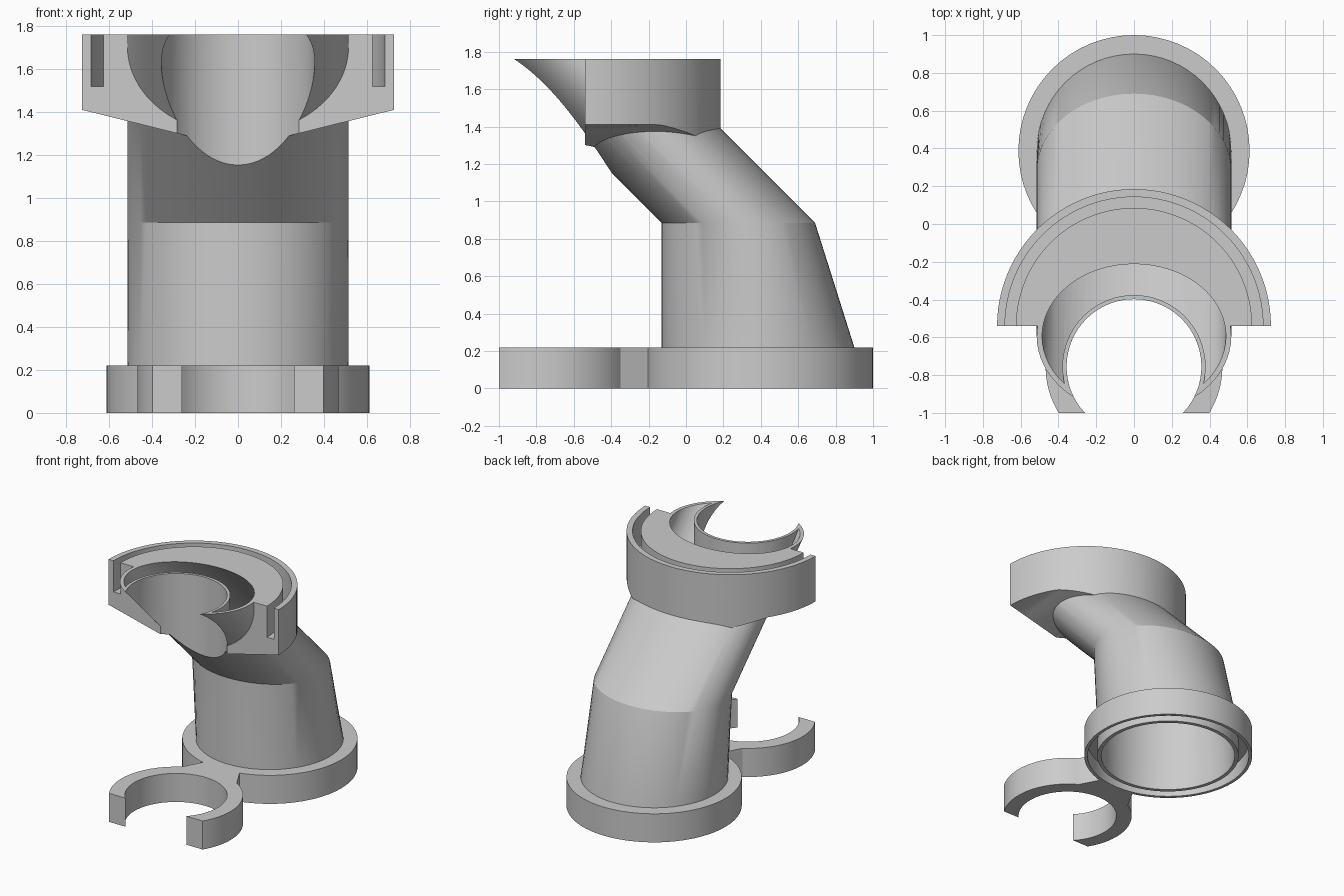
import bpy, bmesh, math
from math import sin, cos, pi, asin, acos

if "Cube" in bpy.data.objects:
    bpy.data.objects.remove(bpy.data.objects["Cube"])

grey = bpy.data.materials.new("plain grey")
grey.use_nodes = True
COLOUR = (0.6, 0.6, 0.6, 1)
grey.diffuse_color = COLOUR
grey.node_tree.nodes["Principled BSDF"].inputs["Base Color"].default_value = COLOUR

SEG = 64
TOP = 1.76


def make(name, bm):
    bmesh.ops.recalc_face_normals(bm, faces=bm.faces)
    me = bpy.data.meshes.new(name)
    bm.to_mesh(me)
    bm.free()
    me.materials.append(grey)
    ob = bpy.data.objects.new(name, me)
    bpy.context.collection.objects.link(ob)
    return ob


def arc(cy, r, a0, a1, n=SEG):
    return [(r * cos(a0 + (a1 - a0) * i / n), cy + r * sin(a0 + (a1 - a0) * i / n))
            for i in range(n + 1)]


def prism(name, pts, z0, z1):
    bm = bmesh.new()
    lo = [bm.verts.new((x, y, z0)) for x, y in pts]
    hi = [bm.verts.new((x, y, z1)) for x, y in pts]
    bm.faces.new(lo)
    bm.faces.new(hi)
    for i in range(len(pts)):
        j = (i + 1) % len(pts)
        bm.faces.new((lo[i], lo[j], hi[j], hi[i]))
    return make(name, bm)


def loft(name, sections):
    """Solid through horizontal ellipses given as (z, centre y, rx, ry)."""
    bm = bmesh.new()
    rings = [[bm.verts.new((rx * cos(2 * pi * i / SEG), cy + ry * sin(2 * pi * i / SEG), z))
              for i in range(SEG)] for z, cy, rx, ry in sections]
    for a, b in zip(rings, rings[1:]):
        for i in range(SEG):
            j = (i + 1) % SEG
            bm.faces.new((a[i], a[j], b[j], b[i]))
    bm.faces.new(rings[0])
    bm.faces.new(rings[-1])
    return make(name, bm)


def lathe(name, profile, cy):
    """Closed (radius, z) profile turned about a vertical axis."""
    bm = bmesh.new()
    rings = [[bm.verts.new((r * cos(2 * pi * i / SEG), cy + r * sin(2 * pi * i / SEG), z))
              for r, z in profile] for i in range(SEG)]
    n = len(profile)
    for i in range(SEG):
        a, b = rings[i], rings[(i + 1) % SEG]
        for k in range(n):
            m = (k + 1) % n
            bm.faces.new((a[k], a[m], b[m], b[k]))
    return make(name, bm)


def boolean(ob, other, op):
    mod = ob.modifiers.new(op.lower(), "BOOLEAN")
    mod.operation, mod.object, mod.solver = op, other, "EXACT"
    bpy.context.view_layer.update()
    bpy.context.view_layer.objects.active = ob
    bpy.ops.object.modifier_apply(modifier=mod.name)
    bpy.data.objects.remove(other)
    bpy.context.view_layer.update()


# Bent pipe: round at the base, narrowing to the bend, then leaning forward
BASE_Y, BEND_Y, BEND_Z = 0.385, 0.28, 0.885


def bent_pipe(name, z0, z1, r, ry):
    return loft(name, [(z0, BASE_Y, r, r), (0.22, BASE_Y, r, r), (BEND_Z, BEND_Y, r, ry),
                       (z1, BEND_Y - (z1 - BEND_Z), r, ry)])


pipe = bent_pipe("bent_pipe_and_collar", 0, 1.9, 0.515, 0.41)

# Half-round collar with a sloping underside
CY, CR, N = -0.54, 0.725, 48
bm = bmesh.new()
top, rim, front = [], [], []
for i, (x, y) in enumerate(arc(CY, CR, 0, pi, N)):
    ax = abs(x)
    top.append(bm.verts.new((x, y, 1.9)))
    rim.append(bm.verts.new((x, y, 1.41 - 0.325 * max(0, 0.605 - ax))))
    front.append(bm.verts.new((x, CY, 1.41 - 0.247 * (CR - ax))) if 0 < i < N else rim[-1])
bm.faces.new(top)
bm.faces.new([top[0]] + front + [top[-1]])
for i in range(N):
    bm.faces.new((top[i], top[i + 1], rim[i + 1], rim[i]))
    under = [rim[i], rim[i + 1], front[i + 1], front[i]]
    bm.faces.new(list(dict.fromkeys(under)))
collar = make("collar", bm)
boolean(pipe, collar, "UNION")

# Bore, stopped by a thin curved wall around the upright clearance hole
CLIP_Y, CLIP_IN, CLIP_OUT = -0.755, 0.357, 0.468
bore = bent_pipe("bore_cutter", -0.1, 2.0, 0.487, 0.383)
boolean(bore, prism("wall_cutter", arc(CLIP_Y, 0.379, 0, 2 * pi)[:-1], 0.5, 2.2), "DIFFERENCE")
boolean(pipe, bore, "DIFFERENCE")
boolean(pipe, prism("hole_cutter", arc(CLIP_Y, CLIP_IN, 0, 2 * pi)[:-1], 0.5, 2.2), "DIFFERENCE")

# Curved slot in the collar, then a level top
slot = arc(CY, 0.683, -0.1, pi + 0.1) + arc(CY, 0.625, pi + 0.1, -0.1)
boolean(pipe, prism("slot_cutter", slot, 1.52, 2.2), "DIFFERENCE")
box = [(-2, -2), (2, -2), (2, 2), (-2, 2)]
boolean(pipe, prism("top_cutter", box, TOP, 2.5), "DIFFERENCE")

# Base ring with a groove underneath
ring = lathe("base_ring", [(0.505, 0.22), (0.612, 0.22), (0.612, 0), (0.588, 0),
                           (0.588, 0.12), (0.505, 0.12)], 0.388)

# Open clip joined to the base ring by a short neck
end_out = asin((-1 - CLIP_Y) / CLIP_OUT)
end_in = asin((-1 - CLIP_Y) / CLIP_IN)
neck = acos(0.235 / CLIP_OUT)
spread = asin(0.15 / 0.6)
outline = (arc(CLIP_Y, CLIP_OUT, end_out, neck, 24)
           + arc(0.388, 0.6, -pi / 2 + spread, -pi / 2 - spread, 8)
           + arc(CLIP_Y, CLIP_OUT, pi - neck, pi - end_out, 24)
           + arc(CLIP_Y, CLIP_IN, pi - end_in, end_in, 48))
clip = prism("clip", outline, 0, 0.22)

# Smooth curves with crisp edges
bpy.context.view_layer.update()
bpy.ops.object.select_all(action="DESELECT")
for part in (pipe, ring, clip):
    part.select_set(True)
bpy.context.view_layer.objects.active = pipe
bpy.ops.object.shade_smooth_by_angle(angle=math.radians(25))
